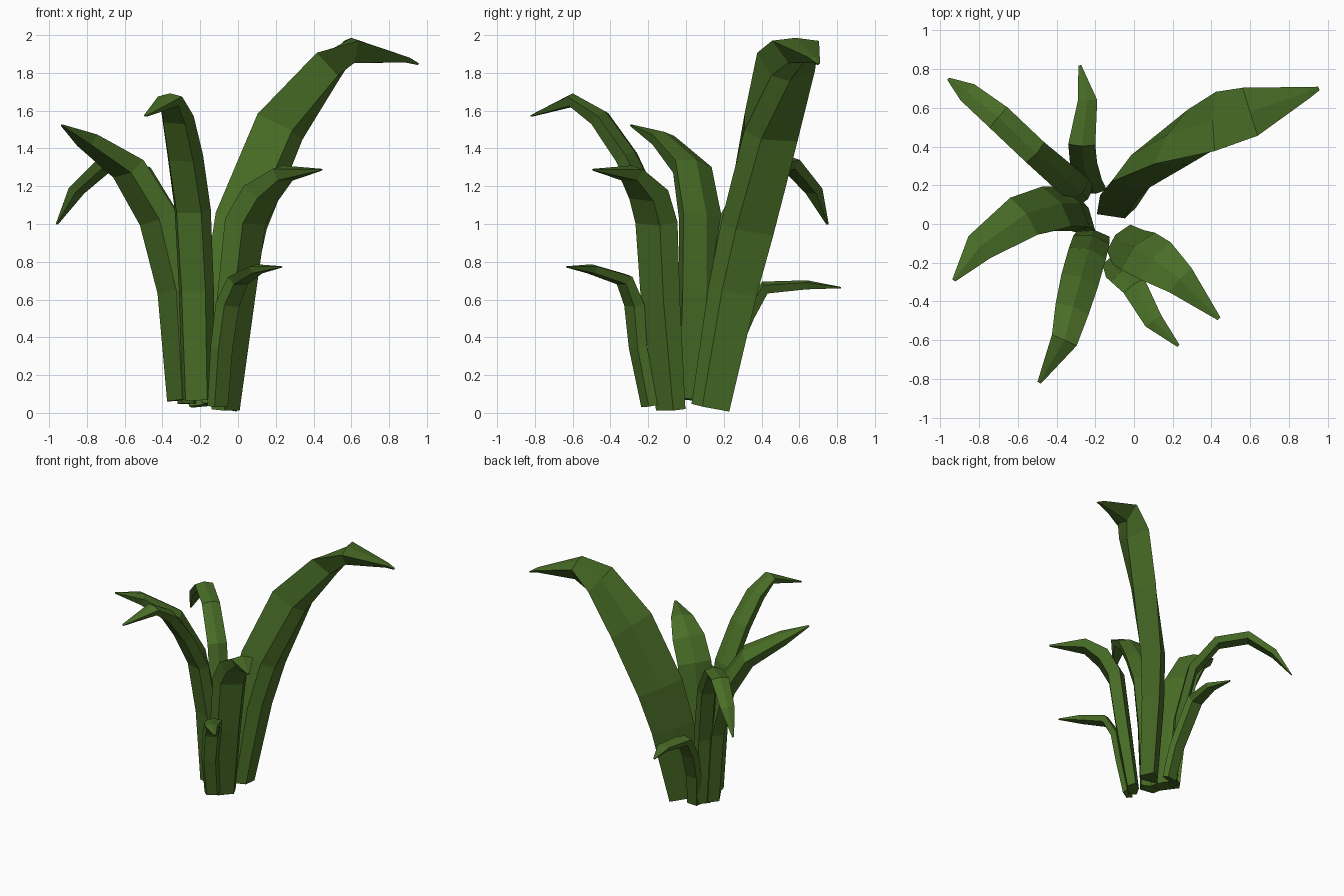
import bpy, bmesh, math
from mathutils import Vector

green = bpy.data.materials.new("leaf green")
green.diffuse_color = (0.067, 0.155, 0.02, 1)


def leaf(name, spine, widths, heads, ridge=0.12, thick=0.36, keel=0.34):
    """Thick tapering blade: ridged upper side, narrower underside, swept along a spine."""
    bm = bmesh.new()
    pts = [Vector(p) for p in spine]
    n = len(pts)
    if len(heads) == 2:
        heads = [heads[0] + (heads[1] - heads[0]) * i / (n - 1) for i in range(n)]
    rings = []
    for i, (p, w) in enumerate(zip(pts, widths)):
        tan = (pts[min(i + 1, n - 1)] - pts[max(i - 1, 0)]).normalized()
        a = math.radians(heads[i])
        side = Vector((-math.sin(a), math.cos(a), 0))
        side = (side - tan * side.dot(tan)).normalized()
        up = tan.cross(side).normalized()
        h, t, k = ridge * w, thick * w, keel * w
        sec = [(0.5 * w, 0), (0, h), (-0.5 * w, 0), (-k, -t), (k, -t)]
        rings.append([bm.verts.new(p + side * s + up * u) for s, u in sec])
    for r0, r1 in zip(rings, rings[1:]):
        for k in range(5):
            j = (k + 1) % 5
            bm.faces.new((r0[k], r0[j], r1[j], r1[k]))
    bm.faces.new(rings[0])
    bm.faces.new(rings[-1])
    bmesh.ops.recalc_face_normals(bm, faces=bm.faces)
    me = bpy.data.meshes.new(name)
    bm.to_mesh(me)
    bm.free()
    me.materials.append(green)
    ob = bpy.data.objects.new(name, me)
    bpy.context.collection.objects.link(ob)


# tall twisted leaf arching to the back right, keeled underneath
leaf("tall_leaf",
     [(-.10, .14, .03), (-.06, .26, .65), (0, .34, 1.0), (.19, .45, 1.51),
      (.42, .53, 1.86), (.60, .58, 1.97), (.90, .68, 1.88), (.955, .70, 1.85)],
     [.26, .33, .36, .36, .32, .26, .06, .02],
     [-45, -45, -45, -38, -15, 10, 20, 20], ridge=0.06, thick=0.45, keel=0.16)

# left leaf
leaf("left_leaf",
     [(-.26, .07, .07), (-.30, .09, .65), (-.40, .09, 1.04), (-.57, .04, 1.32),
      (-.80, -.12, 1.47), (-.93, -.29, 1.525)],
     [.24, .26, .26, .24, .16, .02], [210, 235])

# front left leaf
leaf("front_left_leaf",
     [(-.21, -.05, .07), (-.22, -.08, .65), (-.24, -.15, 1.08), (-.28, -.29, 1.37),
      (-.32, -.44, 1.58), (-.36, -.60, 1.675), (-.49, -.82, 1.575)],
     [.17, .19, .20, .20, .18, .14, .02], [260, 240])

# back left drooping leaf
leaf("back_left_leaf",
     [(-.25, .14, .05), (-.28, .17, .60), (-.36, .24, 1.05), (-.51, .37, 1.30),
      (-.70, .55, 1.34), (-.86, .68, 1.19), (-.96, .75, 1.0)],
     [.14, .15, .15, .14, .14, .11, .015], [140, 137])

# small back leaf
leaf("small_back_leaf",
     [(-.20, .17, .04), (-.23, .22, .30), (-.26, .31, .52), (-.27, .41, .68),
      (-.24, .64, .69), (-.28, .82, .665)],
     [.12, .13, .14, .14, .10, .015], [95, 95])

# small front leaf
leaf("small_front_leaf",
     [(-.11, -.18, .04), (-.09, -.24, .35), (-.06, -.26, .58), (0, -.32, .72),
      (.10, -.50, .775), (.23, -.63, .775)],
     [.12, .13, .14, .13, .10, .015], [300, 308])

# front right leaf
leaf("front_right_leaf",
     [(-.08, -.07, .02), (-.03, -.12, .60), (.02, -.14, 1.02), (.11, -.19, 1.19),
      (.24, -.29, 1.29), (.44, -.49, 1.29)],
     [.18, .24, .26, .25, .17, .02], [318, 313])
